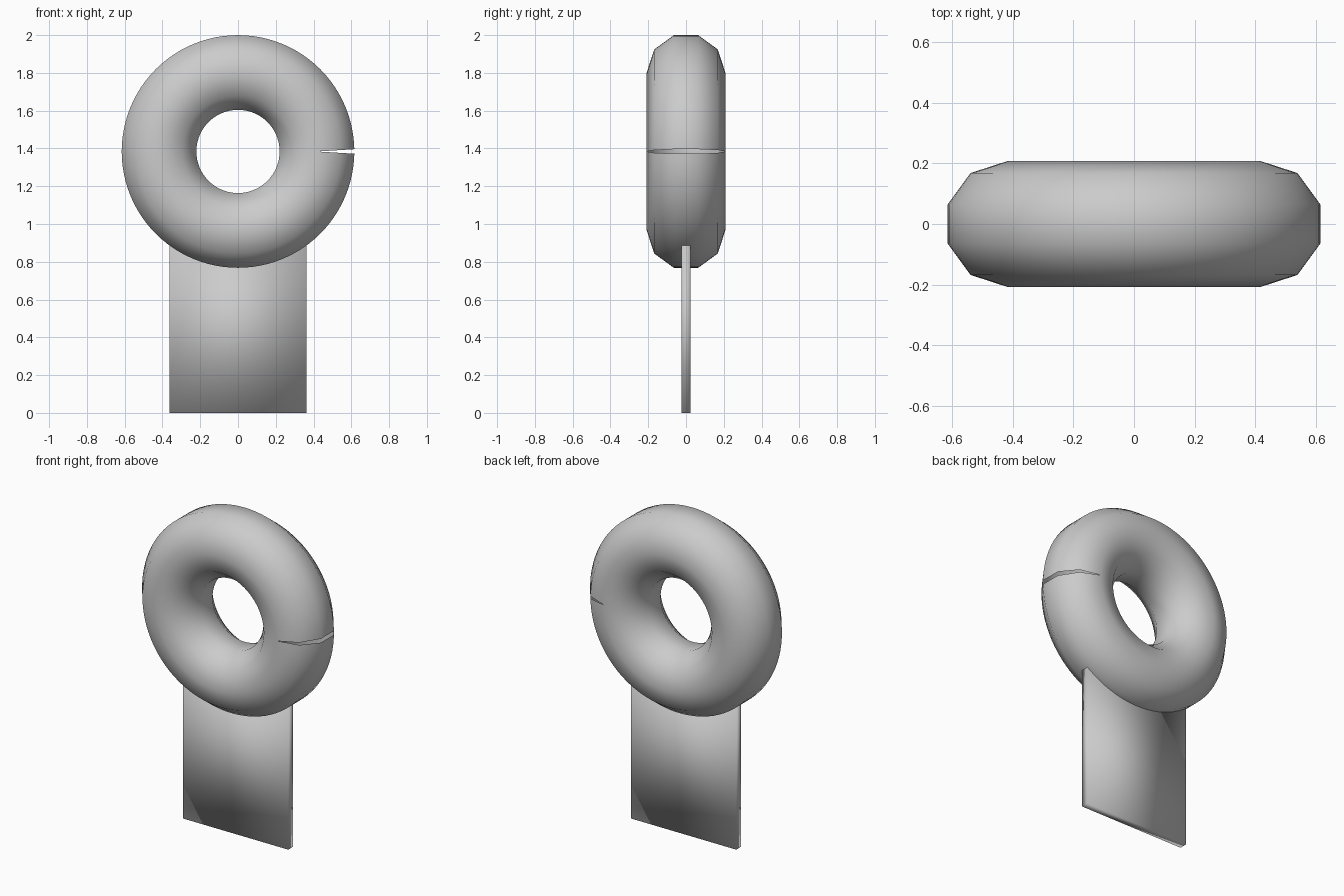
import bpy, bmesh
from math import sin, cos, radians, pi

if "Cube" in bpy.data.objects:
    bpy.data.objects.remove(bpy.data.objects["Cube"])

MAJOR, MINOR, CENTRE_Z = 0.418, 0.208, 1.384
SEGMENTS, SIDES = 96, 10
SLIT = 0.012  # half width of the slit at the outer rim


def finish(bm, name):
    bmesh.ops.recalc_face_normals(bm, faces=bm.faces)
    mesh = bpy.data.meshes.new(name)
    bm.to_mesh(mesh)
    bm.free()
    mesh.shade_smooth()
    ob = bpy.data.objects.new(name, mesh)
    bpy.context.collection.objects.link(ob)
    return ob


# Ring: ten-sided section swept round, its two ends parted by a tapering slit
bm = bmesh.new()
rings = []
for i in range(SEGMENTS + 1):
    a = 2 * pi * i / SEGMENTS
    ring = []
    for j in range(SIDES):
        b = radians(18 + 36 * j)
        r = MAJOR + MINOR * cos(b)
        x, z = r * cos(a), r * sin(a)
        if i in (0, SEGMENTS):
            open_by = SLIT * max(0, cos(b)) / cos(radians(18))
            z = open_by if i == 0 else -open_by
        ring.append(bm.verts.new((x, MINOR * sin(b), CENTRE_Z + z)))
    rings.append(ring)
for r0, r1 in zip(rings, rings[1:]):
    for j in range(SIDES):
        k = (j + 1) % SIDES
        bm.faces.new((r0[j], r0[k], r1[k], r1[j]))
# Join the inner half of the seam where there is no gap
bmesh.ops.remove_doubles(bm, verts=rings[0] + rings[-1], dist=0.0005)
finish(bm, "ring")

# Plate: thin upright slab whose flat top sits inside the ring
bm = bmesh.new()
bmesh.ops.create_cube(bm, size=1)
bmesh.ops.scale(bm, vec=(0.726, 0.048, 0.89), verts=bm.verts)
bmesh.ops.translate(bm, vec=(0, 0, 0.445), verts=bm.verts)
finish(bm, "stand_plate")
